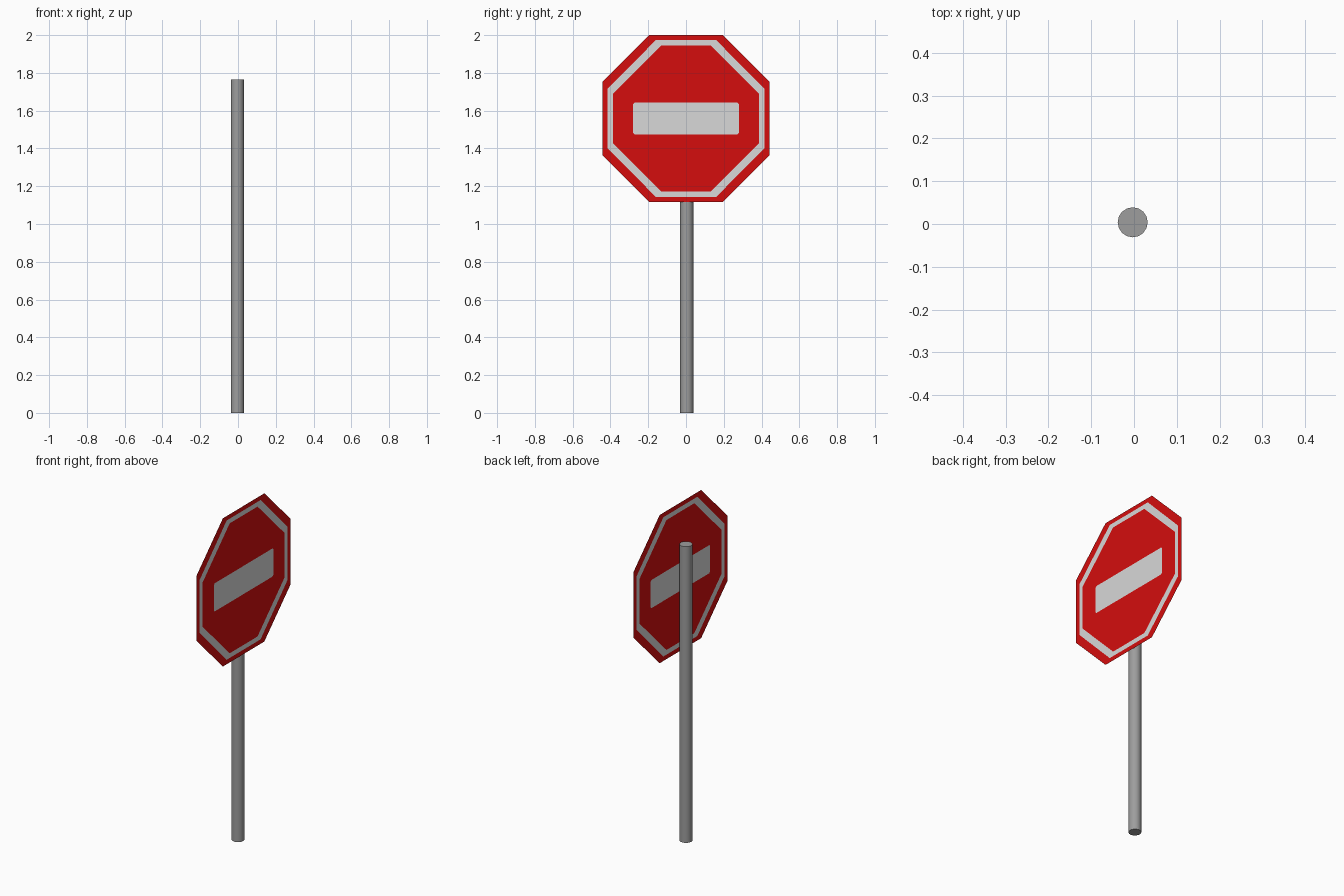
import bpy, bmesh, math

if "Cube" in bpy.data.objects:
    bpy.data.objects.remove(bpy.data.objects["Cube"])


def material(name, rgb):
    m = bpy.data.materials.new(name)
    m.diffuse_color = (*rgb, 1.0)
    m.use_nodes = True
    m.node_tree.nodes["Principled BSDF"].inputs["Base Color"].default_value = m.diffuse_color
    return m


red = material("sign red", (0.66, 0.004, 0.004))
white = material("sign white", (0.69, 0.69, 0.69))
grey = material("pole grey", (0.34, 0.34, 0.34))

POLE_X, POLE_Y, POLE_R, POLE_H = -0.003, 0.004, 0.035, 1.765
SIGN_X, SIGN_Z = 0.037, 1.5585


def octagon(bm, hy, hz, flat_y, flat_z):
    """Rectangle of half size hy, hz with corners cut, in the sign plane."""
    pts = [(hy, -flat_z), (hy, flat_z), (flat_y, hz), (-flat_y, hz),
           (-hy, flat_z), (-hy, -flat_z), (-flat_y, -hz), (flat_y, -hz)]
    return [bm.verts.new((SIGN_X, y, SIGN_Z + z)) for y, z in pts]


# Sign plate: a thin sheet of nested eight-sided bands around a white bar
bm = bmesh.new()
loops = [octagon(bm, 0.4415, 0.4415, 0.195, 0.196),   # red rim
         octagon(bm, 0.415, 0.415, 0.16, 0.157),      # white ring
         octagon(bm, 0.387, 0.387, 0.131, 0.131),     # red field
         octagon(bm, 0.28, 0.084, 0.272, 0.076)]      # white bar
for band, (a, b) in enumerate(zip(loops, loops[1:])):
    for i in range(8):
        j = (i + 1) % 8
        bm.faces.new((a[i], a[j], b[j], b[i])).material_index = band % 2
bm.faces.new(loops[-1]).material_index = 1
mesh = bpy.data.meshes.new("sign_plate")
bm.to_mesh(mesh)
bm.free()
mesh.materials.append(red)
mesh.materials.append(white)
plate = bpy.data.objects.new("sign_plate", mesh)
bpy.context.collection.objects.link(plate)

# Pole
bpy.ops.mesh.primitive_cylinder_add(vertices=16, radius=POLE_R, depth=POLE_H,
                                    location=(POLE_X, POLE_Y, POLE_H / 2))
pole = bpy.context.object
pole.name = "pole"
pole.data.materials.append(grey)
bpy.ops.object.shade_smooth_by_angle(angle=math.radians(40))
